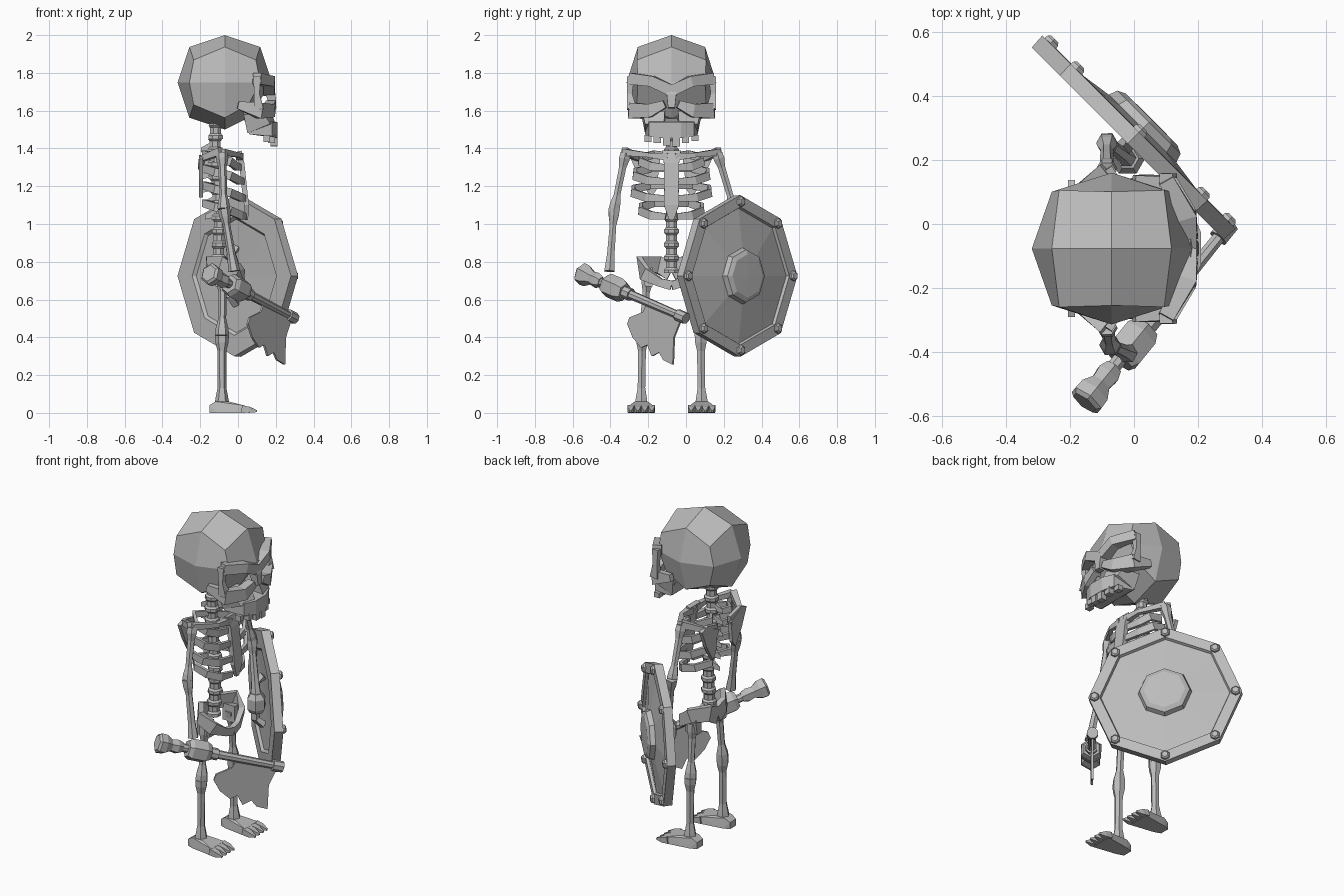
import bpy, bmesh, math
from mathutils import Vector as V

C = -0.077                      # y of the body's mid-plane
mat = bpy.data.materials.new("plain grey")
mat.diffuse_color = (0.5, 0.5, 0.5, 1)


def B(x, y, z):                 # point relative to the body's mid-plane
    return V((x, y + C, z))


def finish(name, bm):
    bmesh.ops.recalc_face_normals(bm, faces=bm.faces)
    me = bpy.data.meshes.new(name)
    bm.to_mesh(me)
    bm.free()
    me.materials.append(mat)
    ob = bpy.data.objects.new(name, me)
    bpy.context.collection.objects.link(ob)
    return ob


def loft(name, pts, sizes, n=6, axis=None, twist=0.5):
    """Rings of n sides along a path; sizes are (half width, half height)."""
    pts = [V(p) for p in pts]
    d = axis or (pts[-1] - pts[0]).normalized()
    ref = V((1, 0, 0)) if abs(d.z) > 0.8 else V((0, 0, 1))
    k = math.sqrt(2) if n == 4 else 1
    bm, rings = bmesh.new(), []
    for i, (p, s) in enumerate(zip(pts, sizes)):
        w, h = s if isinstance(s, tuple) else (s, s)
        t = axis or (pts[min(i + 1, len(pts) - 1)] - pts[max(i - 1, 0)]).normalized()
        side = ref.cross(t).normalized()
        up = t.cross(side)
        ang = [2 * math.pi * (j + twist) / n for j in range(n)]
        rings.append([bm.verts.new(p + side * math.cos(a) * w * k + up * math.sin(a) * h * k) for a in ang])
    for r, q in zip(rings, rings[1:]):
        for j in range(n):
            bm.faces.new((r[j], r[(j + 1) % n], q[(j + 1) % n], q[j]))
    bm.faces.new(rings[0][::-1])
    bm.faces.new(rings[-1])
    return finish(name, bm)


def bone(name, a, b, prof, n=6):
    return loft(name, [V(a).lerp(V(b), t) for t, _ in prof], [r for _, r in prof], n)


def hull(name, pts):
    bm = bmesh.new()
    for p in pts:
        bm.verts.new(p)
    bmesh.ops.convex_hull(bm, input=bm.verts)
    bmesh.ops.delete(bm, geom=[v for v in bm.verts if not v.link_faces], context='VERTS')
    bmesh.ops.dissolve_limit(bm, angle_limit=0.02, verts=bm.verts, edges=bm.edges)
    return finish(name, bm)


def block(name, lo, hi):
    return hull(name, [B(x, y, z) for x in (lo[0], hi[0]) for y in (lo[1], hi[1]) for z in (lo[2], hi[2])])


def plate(name, pts, offset):
    bm = bmesh.new()
    f = bm.faces.new([bm.verts.new(p - offset / 2) for p in pts])
    g = bmesh.ops.extrude_face_region(bm, geom=[f])
    bmesh.ops.translate(bm, vec=offset, verts=[v for v in g["geom"] if isinstance(v, bmesh.types.BMVert)])
    return finish(name, bm)


# Cranium: faceted cube-sphere with the lower face pushed back
bm = bmesh.new()
bmesh.ops.create_cube(bm, size=2)
bmesh.ops.subdivide_edges(bm, edges=bm.edges, cuts=1, use_grid_fill=True)
for v in bm.verts:
    c = sum(abs(q) > 0.5 for q in v.co)
    p = v.co.normalized() * (0.25, 0.265, 0.285)[c - 1]
    if p.z < -0.05 and p.x > 0.05:
        p.x = 0.125
    if c == 3:
        p.z *= 0.72
        p.y *= 1.17
    v.co = B(p.x - 0.07, p.y * 0.95, p.z + 1.75)
finish("cranium", bm)

# Face: brows, eye rims, cheekbones, nose bridge, upper jaw and teeth
for s, side in ((-1, "right"), (1, "left")):
    loft(side + "_brow", [B(0.165, 0, 1.705), B(0.165, s * 0.1, 1.755), B(0.10, s * 0.215, 1.77)],
         [(0.03, 0.03), (0.03, 0.028), (0.025, 0.03)], 4)
    loft(side + "_eye_rim", [B(0.10, s * 0.215, 1.78), B(0.10, s * 0.222, 1.69), B(0.11, s * 0.21, 1.61)],
         [0.02, 0.014, 0.025], 4)
    loft(side + "_cheekbone", [B(0.175, s * 0.035, 1.635), B(0.165, s * 0.11, 1.60), B(0.115, s * 0.205, 1.60),
                               B(0.0, s * 0.215, 1.63)],
         [(0.025, 0.02), (0.03, 0.035), (0.025, 0.042), (0.015, 0.02)], 4)
    hull(side + "_jaw_side", [B(x, s * y, z) for x, y, z in (
        (0.03, 0.03, 1.60), (0.03, 0.16, 1.58), (0.17, 0.035, 1.60), (0.14, 0.15, 1.58),
        (0.20, 0.04, 1.53), (0.17, 0.14, 1.53), (0.05, 0.14, 1.48), (0.05, 0.03, 1.48))])
loft("nose_bridge", [B(0.15, 0, 1.74), B(0.175, 0, 1.68), B(0.185, 0, 1.615)], [0.03, 0.025, 0.018], 4)
hull("upper_jaw", [B(x, s * y, z) for s in (-1, 1) for x, y, z in (
    (0.03, 0.14, 1.56), (0.18, 0.12, 1.54), (0.21, 0.05, 1.54),
    (0.06, 0.14, 1.475), (0.18, 0.12, 1.465), (0.21, 0.05, 1.455))])
for i, z in enumerate((1.435, 1.43, 1.415, 1.41, 1.43, 1.44)):
    y = (i - 2.5) * 0.05
    x = (0.17, 0.195, 0.208)[min(i, 5 - i)]
    block("tooth", (x - 0.035, y - 0.019, z), (x, y + 0.019, 1.47))

# Spine: stacked vertebrae
for i in range(12):
    z = 0.74 + i * 0.071
    x = -0.11 + 0.012 * math.sin(i * 0.55)
    bone("vertebra", B(x, 0, z), B(x, 0, z + 0.071),
         [(0, 0.042), (0.25, 0.042), (0.4, 0.032), (0.85, 0.032), (1, 0.042)], 8)
    if 3 < i < 10:
        hull("spine_process", [B(x - 0.03, s * 0.012, z + q) for s in (-1, 1) for q in (0.01, 0.05)]
             + [B(x - 0.075, 0, z), B(x - 0.075, 0, z + 0.025)])

# Breastbone, ribs, collarbones and shoulder blades
loft("breastbone", [B(0.005, 0, 1.385), B(0.02, 0, 1.32), B(0.035, 0, 1.18), B(0.045, 0, 1.10), B(0.045, 0, 1.02)],
     [(0.05, 0.014), (0.04, 0.014), (0.038, 0.014), (0.04, 0.013), (0.012, 0.008)], 4)
for s, side in ((-1, "right"), (1, "left")):
    for z, w, f in ((1.335, 0.165, 0.01), (1.26, 0.195, 0.025), (1.17, 0.205, 0.035), (1.075, 0.165, 0.035)):
        loft(side + "_rib", [B(-0.13, s * 0.02, z + 0.03), B(-0.18, s * w * 0.55, z + 0.035),
                             B(-0.12, s * w * 0.97, z + 0.015), B(-0.04, s * w, z - 0.005),
                             B(f - 0.02, s * w * 0.65, z - 0.03), B(f, s * 0.03, z - 0.035)],
             [(0.01, 0.014), (0.01, 0.02), (0.01, 0.022), (0.01, 0.022), (0.01, 0.022), (0.01, 0.016)], 4)
    loft(side + "_collarbone", [B(0.01, s * 0.02, 1.355), B(0.0, s * 0.12, 1.365), B(-0.085, s * 0.25, 1.38)],
         [0.02, 0.012, 0.018], 4)
    plate(side + "_shoulder_blade", [B(-0.195, s * y, z) for y, z in (
        (0.06, 1.34), (0.16, 1.365), (0.215, 1.345), (0.17, 1.24), (0.11, 1.14), (0.08, 1.18))], V((0.022, 0, 0)))
    loft(side + "_shoulder_ridge", [B(-0.2, s * 0.06, 1.30), B(-0.19, s * 0.17, 1.345), B(-0.09, s * 0.25, 1.385)],
         [0.012, 0.015, 0.02], 4)

    # Pelvis ring with flared wings
    loft(side + "_pelvis", [B(-0.145, 0, 0.75), B(-0.15, s * 0.07, 0.785), B(-0.085, s * 0.165, 0.79),
                            B(-0.02, s * 0.14, 0.735), B(0.01, s * 0.06, 0.69), B(0.015, 0, 0.675)],
         [(0.02, 0.05), (0.016, 0.045), (0.016, 0.04), (0.018, 0.035), (0.015, 0.022), (0.015, 0.025)], 4)
    hull(side + "_hip_socket", [B(x, s * y, z) for x in (-0.12, -0.04) for y, z in (
        (0.10, 0.77), (0.155, 0.76), (0.10, 0.67), (0.14, 0.67))])

    # Legs and clawed feet
    knee = B(-0.085, s * 0.155, 0.41)
    bone(side + "_thigh", B(-0.08, s * 0.125, 0.73), knee,
         [(0, 0.036), (0.15, 0.033), (0.28, 0.022), (0.72, 0.021), (0.9, 0.035), (1, 0.037)])
    bone(side + "_shin", knee, B(-0.085, s * 0.16, 0.04),
         [(0, 0.037), (0.1, 0.035), (0.22, 0.024), (0.75, 0.023), (0.9, 0.034), (1, 0.04)])
    hull(side + "_foot", [B(x, s * 0.16 + q * w, z) for q in (-1, 1) for x, w, z in (
        (-0.152, 0.03, 0.0), (-0.152, 0.03, 0.04), (-0.11, 0.045, 0.0), (-0.12, 0.035, 0.06),
        (-0.05, 0.035, 0.06), (0.04, 0.068, 0.0), (0.03, 0.062, 0.04))])
    for i in range(4):
        y = (i - 1.5) * 0.036
        bone(side + "_toe", B(0.02, s * 0.16 + y, 0.023), B(0.10, s * 0.16 + y * 1.05, 0.009),
             [(0, 0.018), (0.5, 0.016), (1, 0.005)], 4)

# Arms
arms = {"right": ((-0.085, -0.32, 1.375), (-0.075, -0.38, 1.08), (-0.02, -0.405, 0.75)),
        "left": ((-0.085, 0.166, 1.375), (-0.085, 0.255, 1.08), (-0.02, 0.205, 0.77))}
for side, (sh, el, wr) in arms.items():
    bone(side + "_upper_arm", sh, el, [(0, 0.03), (0.1, 0.033), (0.25, 0.022), (0.75, 0.02), (0.9, 0.031), (1, 0.033)])
    bone(side + "_forearm", el, wr, [(0, 0.034), (0.12, 0.03), (0.25, 0.02), (0.75, 0.023), (1, 0.032)])

# Axe: handle running level-down, pommel, fist, and ragged blade hanging below
a, b = V((-0.155, -0.56, 0.74)), V((0.30, 0.0, 0.50))
bone("axe_handle", a, b, [(0.1, 0.024), (0.42, 0.024), (0.42, 0.034), (0.48, 0.034), (0.48, 0.025),
                          (0.92, 0.021), (0.92, 0.032), (1.0, 0.032)], 8)
bone("axe_pommel", a, b, [(0, 0.046), (0.015, 0.06), (0.06, 0.058), (0.11, 0.036), (0.16, 0.042), (0.20, 0.03)], 6)
bone("axe_fist", a, b, [(0.24, 0.05), (0.27, 0.064), (0.38, 0.064), (0.42, 0.048)], 6)
blade = ((0.64, 0.59), (0.60, 0.535), (0.47, 0.505), (0.45, 0.47), (0.50, 0.40), (0.58, 0.345), (0.64, 0.36),
         (0.68, 0.30), (0.75, 0.32), (0.79, 0.28), (0.88, 0.255), (0.89, 0.40), (0.95, 0.485), (0.95, 0.51))
flat = V((b.y - a.y, a.x - b.x, 0)).normalized()
plate("axe_blade", [V((a.x + (b.x - a.x) * u, a.y + (b.y - a.y) * u, z)) for u, z in blade], flat * 0.012)

# Shield: eight-sided lathe with raised rim and boss, rivets at the corners
n = V((1, 1, 0)).normalized()
t = V((1, -1, 0)).normalized()
mid = V((0.0, 0.272, 0.725))
prof = ((0.01, 0.0), (0.30, -0.012), (0.315, -0.028), (0.425, -0.028), (0.428, 0.022), (0.365, 0.024), (0.358, 0.008),
        (0.15, 0.038), (0.14, 0.066), (0.115, 0.078), (0.01, 0.08))
loft("shield", [mid + n * d for _, d in prof], [r for r, _ in prof], 8, n, 0)
for i in range(8):
    ang = i * math.pi / 4
    p = mid + (t * math.cos(ang) + V((0, 0, 1)) * math.sin(ang)) * 0.393
    loft("shield_rivet", [p + n * 0.01, p + n * 0.034, p + n * 0.042], [0.029, 0.027, 0.018], 6, n)

# Left hand on the shield grip
hand = V(arms["left"][2]) + V((0.0, 0.0, -0.04))
loft("left_fist", [hand + V((0, 0, q)) for q in (0.06, 0.03, -0.03, -0.055)], [0.035, 0.055, 0.055, 0.04], 6)
loft("shield_grip", [mid + n * -0.015 + V((0, 0, 0.15)), mid - n * 0.06 + V((0, 0, 0.11)),
                     mid - n * 0.06 - V((0, 0, 0.11)), mid - n * 0.015 - V((0, 0, 0.15))], [0.018] * 4, 4)
